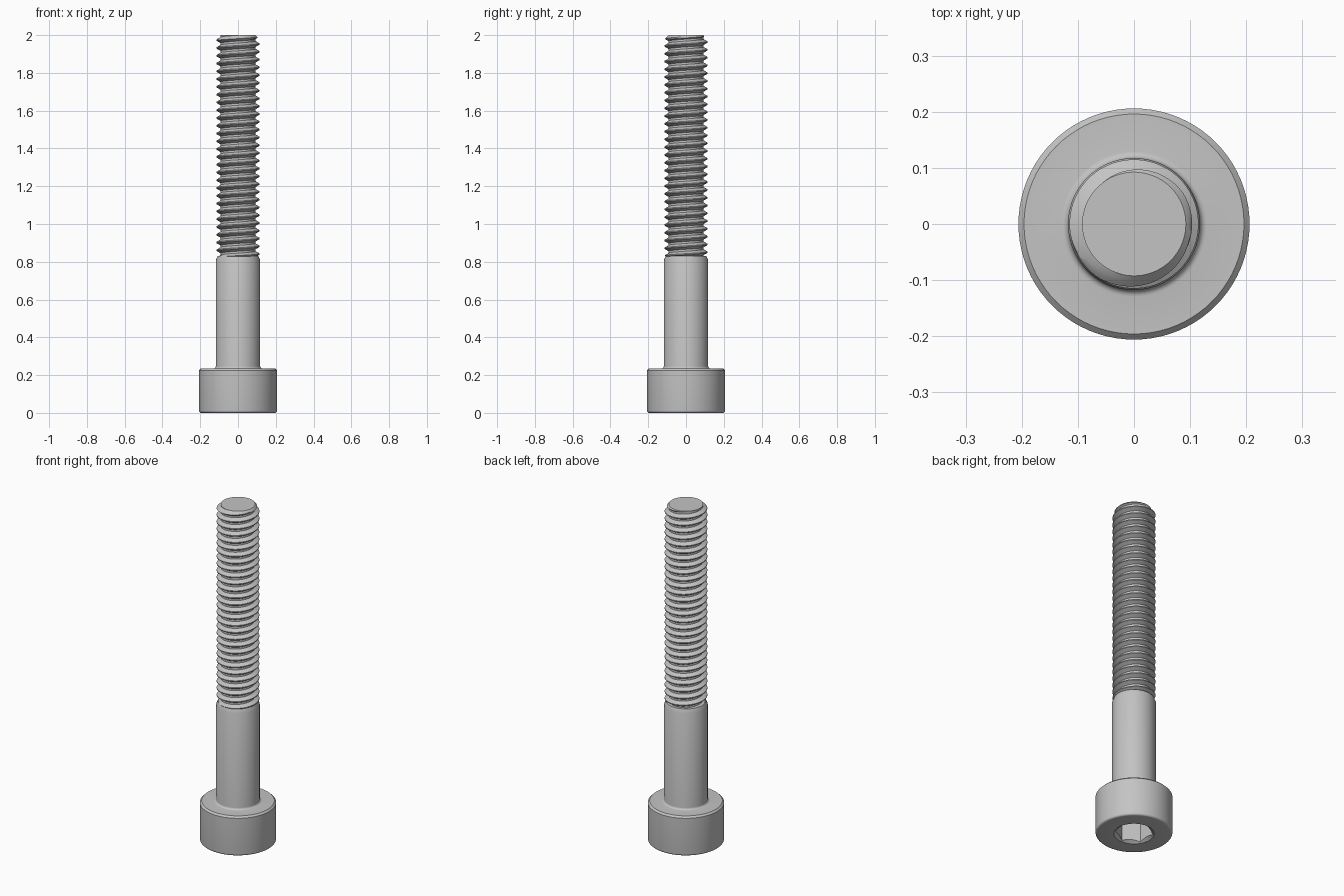
import bpy, bmesh, math

cube = bpy.data.objects.get("Cube")
if cube:
    bpy.data.objects.remove(cube, do_unlink=True)

steel = bpy.data.materials.new("grey steel")
steel.use_nodes = True
colour = (0.55, 0.55, 0.55, 1)
steel.diffuse_color = colour
steel.node_tree.nodes["Principled BSDF"].inputs["Base Color"].default_value = colour

# Main dimensions
HEAD_R, HEAD_H = 0.206, 0.235
SHANK_R, SHANK_TOP = 0.1176, 0.83
CREST_R, ROOT_R, PITCH = 0.115, 0.0924, 0.0412
THREAD_START, TIP = 0.82, 2.0
SOCKET_APOTHEM, SOCKET_DEPTH = 0.0882, 0.118
SEGMENTS = 80


def finish(bm, name):
    bmesh.ops.remove_doubles(bm, verts=bm.verts, dist=1e-5)
    bmesh.ops.recalc_face_normals(bm, faces=bm.faces)
    mesh = bpy.data.meshes.new(name)
    bm.to_mesh(mesh)
    bm.free()
    mesh.materials.append(steel)
    obj = bpy.data.objects.new(name, mesh)
    bpy.context.collection.objects.link(obj)
    return obj


def lathe(name, profile, steps=SEGMENTS, turn=0.0):
    """Revolve (radius, height) points around the z axis."""
    bm = bmesh.new()
    ca, sa = math.cos(turn), math.sin(turn)
    verts = [bm.verts.new((r * ca, r * sa, z)) for r, z in profile]
    edges = [bm.edges.new(pair) for pair in zip(verts, verts[1:])]
    bmesh.ops.spin(bm, geom=verts + edges, cent=(0, 0, 0), axis=(0, 0, 1),
                   angle=math.tau, steps=steps, use_merge=False)
    return finish(bm, name)


def arc(cr, cz, radius, start, end, steps=5):
    angles = [math.radians(start + (end - start) * i / steps) for i in range(steps + 1)]
    return [(cr + radius * math.cos(a), cz + radius * math.sin(a)) for a in angles]


def select_only(obj):
    bpy.ops.object.select_all(action='DESELECT')
    obj.select_set(True)
    bpy.context.view_layer.objects.active = obj


def cut(obj, cutter):
    cutter.hide_render = True
    select_only(obj)
    mod = obj.modifiers.new("socket", 'BOOLEAN')
    mod.operation = 'DIFFERENCE'
    mod.solver = 'EXACT'
    mod.object = cutter
    bpy.ops.object.modifier_apply(modifier=mod.name)
    bpy.data.objects.remove(cutter, do_unlink=True)


# Head with rounded rim, underside fillet and plain shank
EDGE, FILLET = 0.012, 0.012
body = lathe("head_and_shank",
             [(0, 0)]
             + arc(HEAD_R - EDGE, EDGE, EDGE, -90, 0)
             + [(HEAD_R, HEAD_H - 0.01), (HEAD_R - 0.01, HEAD_H)]
             + arc(SHANK_R + FILLET, HEAD_H + FILLET, FILLET, 270, 180)
             + [(SHANK_R, SHANK_TOP - 0.022), (0.108, SHANK_TOP), (0, SHANK_TOP)])

# Hexagonal socket with a conical lead-in
corner = SOCKET_APOTHEM / math.cos(math.pi / 6)
cut(body, lathe("socket_cutter",
                [(0, -0.05), (corner, -0.05), (corner, SOCKET_DEPTH), (0, SOCKET_DEPTH)],
                steps=6, turn=math.pi / 6))
rim, slope = 0.1085, 1.37
cut(body, lathe("lead_in_cutter",
                [(0, -0.01), (rim + 0.01 * slope, -0.01), (0, rim / slope)]))


# Helical thread, tapered at both ends
def thread_radius(z, turn):
    phase = (z - THREAD_START) / PITCH - turn
    t = abs(phase - round(phase))
    rise = min(max((t - 0.125) / 0.3125, 0), 1)
    r = ROOT_R + (CREST_R - ROOT_R) * rise
    return min(r, ROOT_R + (TIP - z), 0.1 + (z - THREAD_START))


bm = bmesh.new()
turns = math.ceil((TIP - THREAD_START) / PITCH) + 2
rows = [k - 1 + s for k in range(turns) for s in (0.125, 0.28, 0.4375, 0.5625, 0.72, 0.875)]
columns = []
for j in range(SEGMENTS + 1):
    turn = j / SEGMENTS
    a = math.tau * turn
    column = []
    for row in rows:
        z = min(max(THREAD_START + PITCH * (row + turn), THREAD_START), TIP)
        r = thread_radius(z, turn)
        column.append(bm.verts.new((r * math.cos(a), r * math.sin(a), z)))
    columns.append(column)
for left, right in zip(columns, columns[1:]):
    for i in range(len(rows) - 1):
        bm.faces.new((left[i], right[i], right[i + 1], left[i + 1]))
bmesh.ops.remove_doubles(bm, verts=bm.verts, dist=1e-5)
bmesh.ops.holes_fill(bm, edges=[e for e in bm.edges if e.is_boundary], sides=0)
thread = finish(bm, "thread")

for obj in (body, thread):
    select_only(obj)
    bpy.ops.object.shade_smooth_by_angle(angle=math.radians(25))
